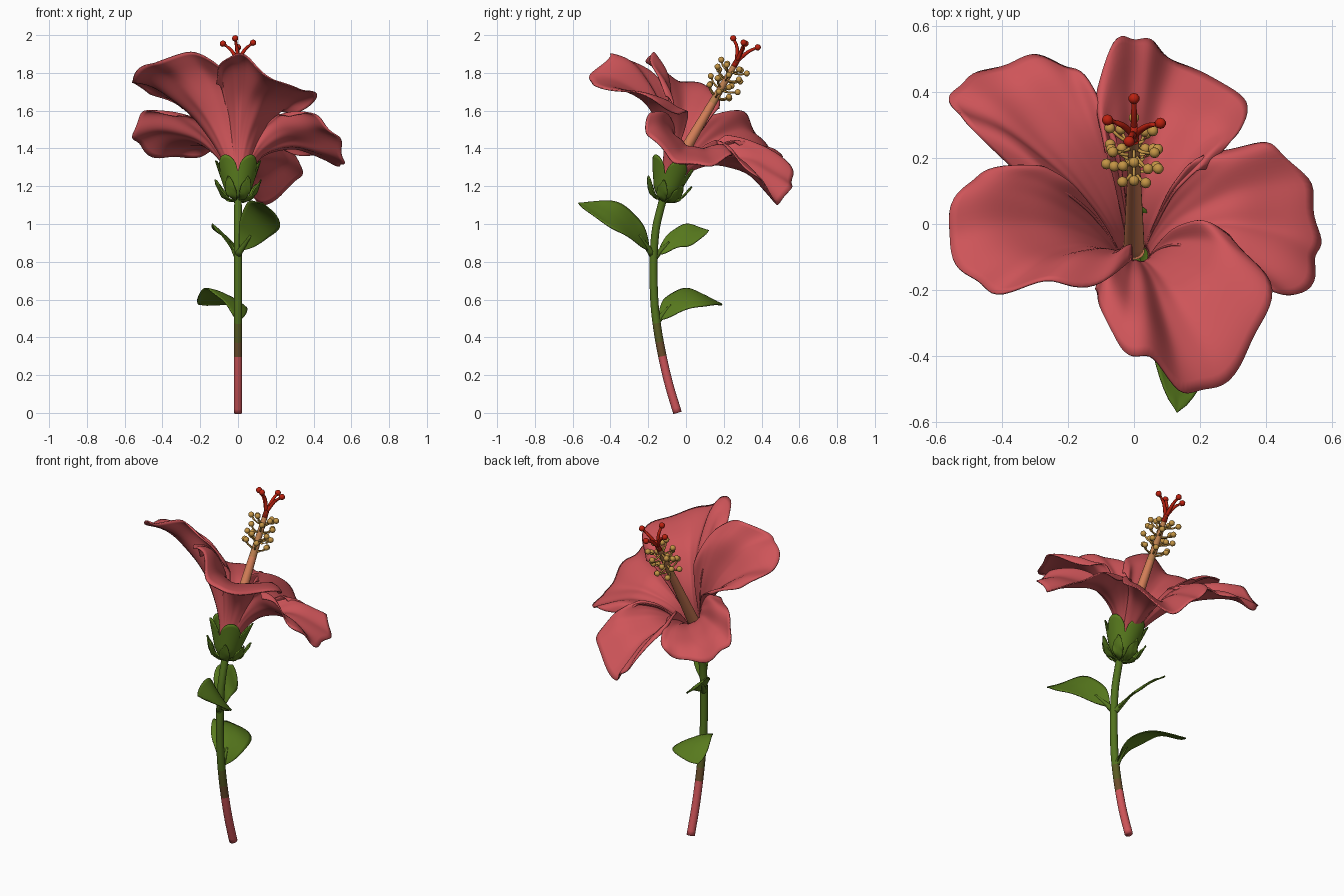
import bpy, bmesh, math, random
from mathutils import Vector as V

if "Cube" in bpy.data.objects:
    bpy.data.objects.remove(bpy.data.objects["Cube"])

random.seed(4)


def material(name, r, g, b):
    m = bpy.data.materials.new(name)
    m.diffuse_color = (r, g, b, 1)
    m.use_nodes = True
    m.node_tree.nodes["Principled BSDF"].inputs["Base Color"].default_value = m.diffuse_color
    return m


PINK = material("petal pink", 0.62, 0.09, 0.1)
GREEN = material("leaf green", 0.1, 0.2, 0.013)
STEM = material("stem green", 0.085, 0.17, 0.013)
OLIVE = material("stem olive", 0.1, 0.105, 0.016)
BROWN = material("stem brown", 0.15, 0.075, 0.025)
ORANGE = material("column orange", 0.68, 0.22, 0.1)
TAN = material("column tan", 0.52, 0.22, 0.08)
GOLD = material("anther gold", 0.55, 0.3, 0.06)
RED = material("stigma red", 0.5, 0.015, 0.005)

# The flower axis leans to the back
AXIS = V((0, 0.505, 0.863)).normalized()
HEART = V((0, -0.08, 1.265))
SIDE = V((1, 0, 0))
UP = AXIS.cross(SIDE)


def spline(pts, t):
    """Smooth path through points, t from 0 to 1."""
    n = len(pts) - 1
    i = min(int(t * n), n - 1)
    f = t * n - i
    b, c = V(pts[i]), V(pts[i + 1])
    a = V(pts[i - 1]) if i > 0 else 2 * b - c
    d = V(pts[i + 2]) if i + 2 <= n else 2 * c - b
    return 0.5 * (2 * b + (c - a) * f + (2 * a - 5 * b + 4 * c - d) * f * f
                  + (3 * b - a - 3 * c + d) * f ** 3)


def finish(name, bm, mats, thick=0):
    bmesh.ops.remove_doubles(bm, verts=bm.verts, dist=0.0002)
    bmesh.ops.recalc_face_normals(bm, faces=bm.faces)
    for f in bm.faces:
        f.smooth = True
    me = bpy.data.meshes.new(name)
    bm.to_mesh(me)
    bm.free()
    for m in mats:
        me.materials.append(m)
    ob = bpy.data.objects.new(name, me)
    bpy.context.collection.objects.link(ob)
    if thick:
        s = ob.modifiers.new("thickness", "SOLIDIFY")
        s.thickness = thick
        s.offset = 0
    return ob


def add_grid(bm, fn, nu, nv, rule=None):
    rows = [[bm.verts.new(fn(i / nu, j / nv)) for i in range(nu + 1)] for j in range(nv + 1)]
    for j in range(nv):
        for i in range(nu):
            f = bm.faces.new((rows[j][i], rows[j][i + 1], rows[j + 1][i + 1], rows[j + 1][i]))
            if rule:
                f.material_index = rule(f.calc_center_median())


def add_tube(bm, pts, r0, r1, sides=10, steps=12, rule=None):
    def fn(u, v):
        p = spline(pts, v)
        d = (spline(pts, min(1, v + .01)) - spline(pts, max(0, v - .01))).normalized()
        ref = V((0, 1, 0)) if abs(d.x) > 0.8 else V((1, 0, 0))
        a = d.cross(ref).normalized()
        w = u * 2 * math.pi
        return p + (a * math.cos(w) + d.cross(a) * math.sin(w)) * (r0 + (r1 - r0) * v)
    add_grid(bm, fn, sides, steps, rule)
    bmesh.ops.remove_doubles(bm, verts=bm.verts, dist=0.0002)
    bmesh.ops.holes_fill(bm, edges=[e for e in bm.edges if e.is_boundary], sides=sides)


def add_ball(bm, c, r):
    new = bmesh.ops.create_icosphere(bm, subdivisions=2, radius=r)["verts"]
    bmesh.ops.translate(bm, verts=new, vec=c)


# Stem: pink foot, brown and olive bands, green above
bm = bmesh.new()
add_tube(bm, [(0, -.045, 0), (0, -.09, .15), (0, -.125, .3), (0, -.152, .45), (0, -.168, .6),
              (0, -.172, .8), (0, -.16, .97), (0, -.13, 1.1), (0, -.11, 1.17)], .023, .02, 14, 48,
         lambda c: 0 if c.z < .3 else 1 if c.z < .38 else 2 if c.z < .47 else 3)
finish("stem", bm, [PINK, BROWN, OLIVE, STEM])

# Petals: rays run from the throat to a wavy rim; the first number is the bulge
RIMS = {
    "back": (.09, [(.22, .17, 1.42), (.33, .3, 1.33), (.31, .4, 1.22), (.13, .49, 1.11),
                   (.04, .55, 1.19), (-.04, .56, 1.27), (-.11, .42, 1.41), (-.09, .22, 1.45)]),
    "right": (.1, [(.21, .2, 1.4), (.33, .24, 1.37), (.44, .22, 1.35), (.53, .12, 1.31),
                   (.555, -.02, 1.31), (.555, -.1, 1.37), (.52, -.2, 1.47), (.42, -.2, 1.57),
                   (.27, -.15, 1.58)]),
    "front": (.17, [(.28, -.03, 1.58), (.41, -.18, 1.65), (.36, -.36, 1.71), (.25, -.5, 1.73),
                    (.15, -.5, 1.79), (.05, -.41, 1.88), (-.04, -.37, 1.9), (-.1, -.25, 1.82),
                    (-.115, -.19, 1.75)]),
    "back_left": (.14, [(-.07, .3, 1.4), (-.16, .45, 1.37), (-.27, .5, 1.35), (-.42, .48, 1.36),
                        (-.53, .42, 1.42), (-.55, .36, 1.51), (-.47, .27, 1.6),
                        (-.3, .1, 1.56)]),
    "left": (.14, [(-.3, .17, 1.6), (-.45, .16, 1.69), (-.53, .09, 1.73), (-.565, -.04, 1.77),
                   (-.5, -.16, 1.83), (-.41, -.2, 1.87), (-.25, -.18, 1.9), (-.1, -.18, 1.84),
                   (-.01, -.11, 1.66)]),
}
for k, (name, (bulge, rim_pts)) in enumerate(RIMS.items()):
    def petal(u, v):
        rim = spline(rim_pts, u)
        d = rim - HEART
        out = (d - AXIS * d.dot(AXIS)).normalized()
        p0 = HEART - AXIS * .03 + out * .045
        throat = HEART + AXIS * .2 + out * .105
        mid = throat.lerp(rim, .5) + AXIS * bulge * min(1, d.length / .45)
        w = 1 - v
        p = p0 * w ** 3 + throat * 3 * v * w * w + mid * 3 * v * v * w + rim * v ** 3
        wave = .012 * math.sin(u * 27 + k * 1.7) * v ** 3
        vein = .008 * math.sin(u * 40 + v * 3) * v * w + .005 * math.sin(v * 17 + k + u * 6) * v
        return p + AXIS * (wave + vein) + out * .008 * math.sin(u * 36 + k) * v ** 4
    bm = bmesh.new()
    add_grid(bm, petal, 56, 26)
    finish(name + "_petal", bm, [PINK], .007)

# Calyx: flaring bell with five lobes
CALYX_BASE = V((0, -.115, 1.13))
CAX = V((0, .25, 1)).normalized()
CUP = CAX.cross(SIDE)


def calyx(u, v):
    a = u * 2 * math.pi
    h = v * (.13 + .09 * abs(math.cos(2.5 * (a - math.pi / 2))) ** .6)
    r = .02 + .03 * min(1, h / .05) ** .5 + .072 * (h / .22)
    return CALYX_BASE + CAX * h + (SIDE * math.cos(a) + CUP * math.sin(a)) * r


bm = bmesh.new()
add_grid(bm, calyx, 60, 12)
finish("calyx", bm, [GREEN], .006)


def leaf(name, mid, half, fold, stalk, thick=.006):
    """Blade along a path; half is the sideways half-width vector, fold bends the edges."""
    half = V(half)

    def fn(u, v):
        s = 2 * u - 1
        w = 0
        if v < .99:
            w = .06 + .94 * max(0, (v - stalk) / (1 - stalk)) ** .6
            w *= math.sin(math.pi * (.12 + .88 * v) ** .95) ** .8
        p = spline(mid, v) + half * s * w * 1.45
        return p - V(fold) * s * s * w + V((0, 0, .005 * math.sin(v * 14 + s * 2) * abs(s)))
    bm = bmesh.new()
    add_grid(bm, fn, 12, 20)
    finish(name, bm, [GREEN], thick)


# Leaves and their stalks
LEAVES = [
    ("lower_leaf", [(0, -.16, .47), (-.02, -.07, .58), (-.085, .06, .63), (-.21, .19, .575)],
     (.095, .065, -.045), (0, 0, .025)),
    ("front_leaf", [(0, -.18, .84), (.075, -.26, .95), (.135, -.39, 1.045), (.13, -.57, 1.11)],
     (.095, -.035, -.06), (0, -.01, -.01)),
    ("upper_leaf", [(0, -.17, .82), (-.05, -.08, .91), (-.08, .01, .95), (-.12, .12, .965)],
     (.06, .02, -.055), (0, 0, .01)),
]
for name, mid, half, fold in LEAVES:
    leaf(name, mid, half, fold, .08)
    bm = bmesh.new()
    add_tube(bm, [mid[0], spline(mid, .15), spline(mid, .3)], .019, .006, 8, 6)
    finish(name + "_stalk", bm, [STEM])

# Bracts: ring of curled leaves under the calyx
for i in range(7):
    a = math.tau * i / 7 + math.pi / 2
    o = SIDE * math.cos(a) + CUP * math.sin(a)
    t = CAX.cross(o)
    path = [CALYX_BASE + o * r + CAX * h for r, h in ((.012, -.01), (.065, .005), (.095, .04), (.125, .1))]
    leaf("bract_%d" % (i + 1), path, t * .03, -CAX * .006, 0, .008)

# Column in the middle of the flower
bm = bmesh.new()
add_tube(bm, [HEART, HEART + AXIS * .35, HEART + AXIS * .69], .033, .014, 14, 16,
         lambda c: 0 if (c - HEART).dot(AXIS) < .45 else 1)
finish("column", bm, [ORANGE, TAN])

# Stamens: rings of thin filaments with round anthers
bm = bmesh.new()
for ring in range(4):
    for i in range(6):
        a = math.tau * (i + ring * .5) / 6
        o = SIDE * math.cos(a) + UP * math.sin(a)
        t = .48 + ring * .048 + random.uniform(-.01, .01)
        end = HEART + AXIS * (t + .03) + o * random.uniform(.065, .088)
        add_tube(bm, [HEART + AXIS * t, HEART + AXIS * t + o * .04, end], .006, .005, 6, 3)
        add_ball(bm, end, .0165)
finish("stamens", bm, [GOLD])

# Styles with red stigma heads
bm = bmesh.new()
root = HEART + AXIS * .66
add_tube(bm, [root, root + AXIS * .07], .016, .013, 8, 3)
for tip in ((0, .38, 1.935), (-.08, .315, 1.955), (.08, .305, 1.96), (-.015, .25, 1.983)):
    tip = V(tip)
    add_tube(bm, [root + AXIS * .03, (root + AXIS * .06).lerp(tip, .45) + AXIS * .004, tip],
             .011, .007, 8, 6)
    add_ball(bm, tip, .017)
finish("stigmas", bm, [RED])
